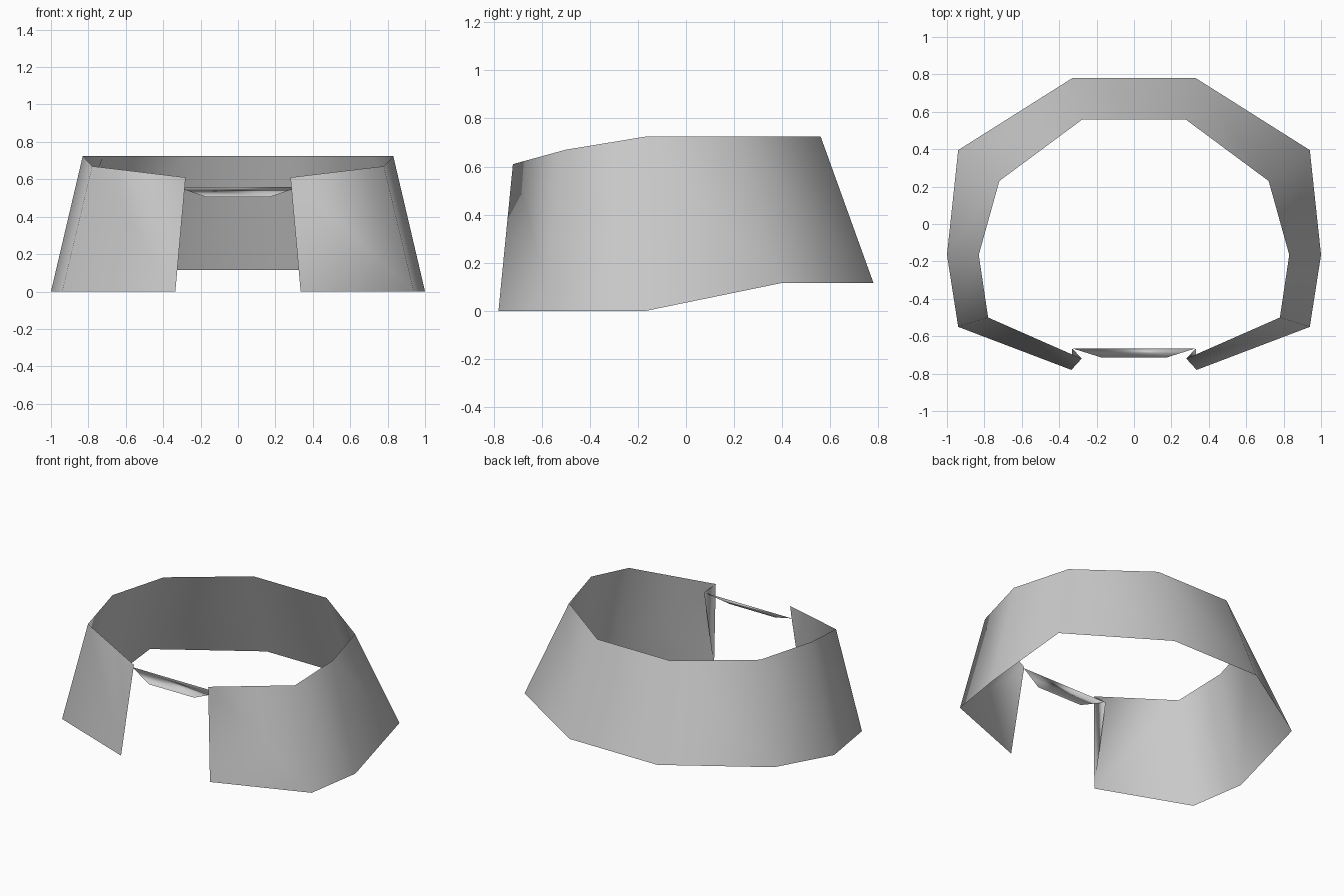
import bpy

cube = bpy.data.objects.get("Cube")
if cube:
    bpy.data.objects.remove(cube, do_unlink=True)

grey = bpy.data.materials.new("light grey")
grey.use_nodes = True
colour = (0.6, 0.6, 0.6, 1)
grey.diffuse_color = colour
grey.node_tree.nodes["Principled BSDF"].inputs["Base Color"].default_value = colour

# Left half of the collar, from back to front: (lower point, upper point)
half = [
    ((0.33, 0.78, 0.115), (0.275, 0.56, 0.725)),
    ((0.94, 0.395, 0.115), (0.72, 0.23, 0.725)),
    ((1.0, -0.165, 0), (0.83, -0.165, 0.725)),
    ((0.94, -0.55, 0), (0.78, -0.50, 0.67)),
    ((0.335, -0.78, 0), (0.28, -0.72, 0.61)),
]
strap_end = (0.33, -0.665, 0.56)
strap_tip = (0.17, -0.715, 0.505)


def mirror(p):
    return (-p[0], p[1], p[2])


# Whole ring, running from the right front edge round the back to the left
ring = [(mirror(a), mirror(b)) for a, b in reversed(half)] + half
verts = [p for pair in ring for p in pair]
faces = [(2 * i, 2 * i + 1, 2 * i + 3, 2 * i + 2) for i in range(len(ring) - 1)]

# Folded corner flaps and the front strap hanging between them
n = len(verts)
verts += [mirror(strap_end), strap_end, strap_tip, mirror(strap_tip)]
faces += [(n - 2, n - 1, n + 1), (1, 0, n), (n, n + 3, n + 2, n + 1)]

mesh = bpy.data.meshes.new("collar")
mesh.from_pydata(verts, [], faces)
mesh.materials.append(grey)
mesh.shade_smooth()
mesh.update()
collar = bpy.data.objects.new("collar", mesh)
bpy.context.collection.objects.link(collar)
